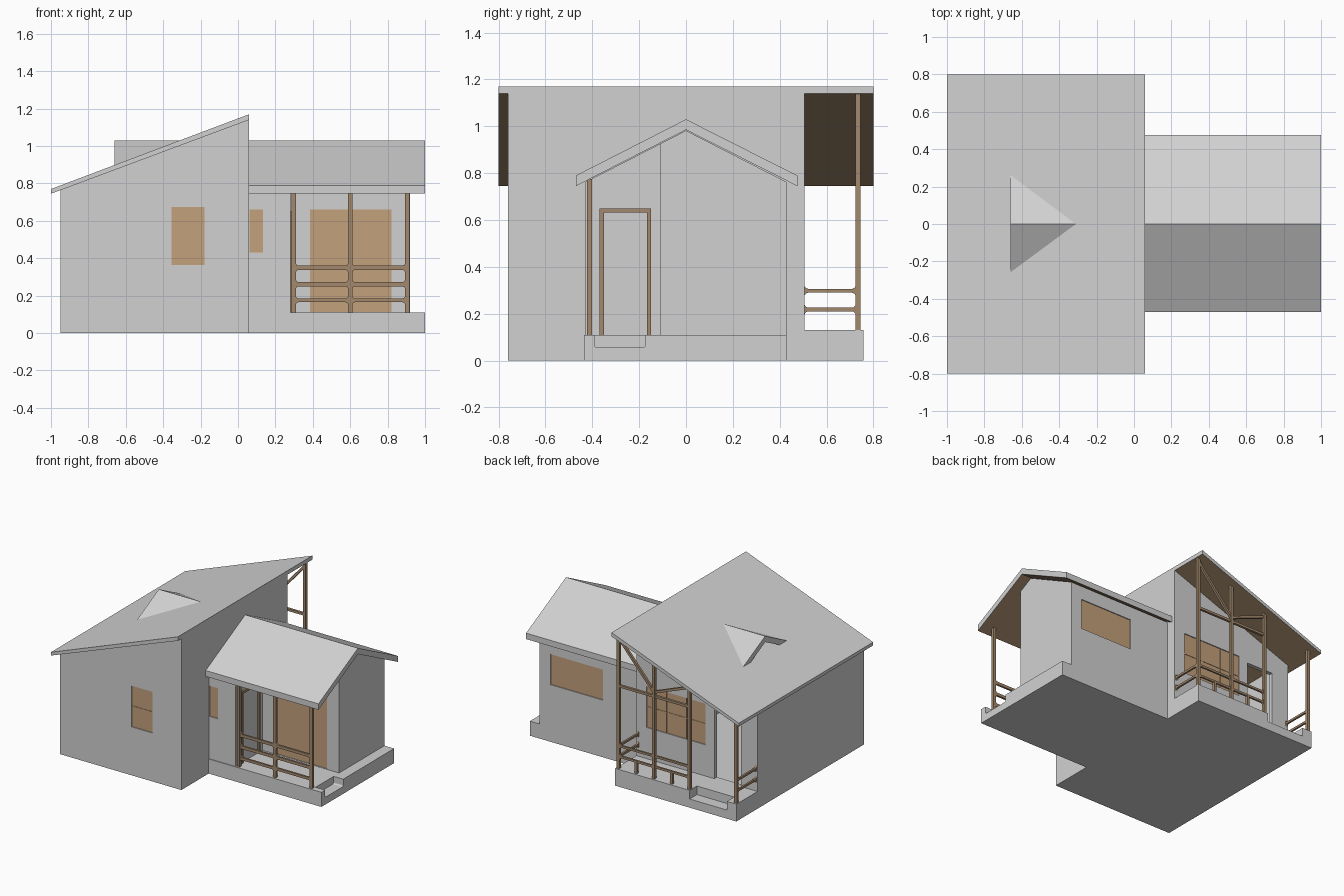
import bpy, bmesh
from math import cos, sin, pi, hypot

if "Cube" in bpy.data.objects:
    bpy.data.objects.remove(bpy.data.objects["Cube"])


def material(name, rgb):
    m = bpy.data.materials.new(name)
    m.use_nodes = True
    m.diffuse_color = (*rgb, 1)
    bsdf = next(n for n in m.node_tree.nodes if n.type == "BSDF_PRINCIPLED")
    bsdf.inputs["Base Color"].default_value = (*rgb, 1)
    return m


GREY = material("light_grey", (0.64, 0.64, 0.64))
WOOD = material("brown_wood", (0.366, 0.25, 0.154))
PANE = material("tan_pane", (0.55, 0.354, 0.2))


def prism(name, pts, axis, a, b, mat=GREY):
    """Extrude a profile along x (points are y, z) or y (points are x, z)."""
    bm = bmesh.new()
    place = (lambda u, w: (a, u, w)) if axis == "x" else (lambda u, w: (u, a, w))
    face = bm.faces.new([bm.verts.new(place(*p)) for p in pts])
    ext = bmesh.ops.extrude_face_region(bm, geom=[face])["geom"]
    move = (b - a, 0, 0) if axis == "x" else (0, b - a, 0)
    bmesh.ops.translate(bm, verts=[v for v in ext if isinstance(v, bmesh.types.BMVert)], vec=move)
    bmesh.ops.recalc_face_normals(bm, faces=bm.faces)
    mesh = bpy.data.meshes.new(name)
    bm.to_mesh(mesh)
    bm.free()
    mesh.materials.append(mat)
    ob = bpy.data.objects.new(name, mesh)
    bpy.context.scene.collection.objects.link(ob)
    return ob


def box(name, x, y, z, mat=GREY):
    return prism(name, [(x[0], z[0]), (x[1], z[0]), (x[1], z[1]), (x[0], z[1])], "y", *y, mat)


def cut(ob, cutter):
    """Subtract the cutter, keep the result, drop the cutter."""
    mod = ob.modifiers.new("cut", "BOOLEAN")
    mod.operation, mod.solver, mod.object = "DIFFERENCE", "EXACT", cutter
    cutter.hide_render = True
    deps = bpy.context.evaluated_depsgraph_get()
    mesh = bpy.data.meshes.new_from_object(ob.evaluated_get(deps))
    ob.modifiers.clear()
    ob.data = mesh
    bpy.data.objects.remove(cutter)


def rounded(u0, u1, w0, w1, r=0.018, n=4):
    pts = []
    corners = [(u1 - r, w1 - r), (u0 + r, w1 - r), (u0 + r, w0 + r), (u1 - r, w0 + r)]
    for q, (cu, cw) in enumerate(corners):
        for i in range(n + 1):
            t = pi / 2 * (q + i / n)
            pts.append((cu + r * cos(t), cw + r * sin(t)))
    return pts


def railing(name, axis, u0, u1, t, floor, rails):
    """Rails between two posts with rounded openings."""
    top = rails[-1][1] + 0.018
    pts = [(u0, floor), (u1, floor), (u1, top), (u0, top)]
    ob = prism(name, pts, axis, t - 0.007, t + 0.007, WOOD)
    lows = [floor - 0.06] + [r[1] for r in rails]
    highs = [r[0] for r in rails] + [top + 0.06]
    for lo, hi in zip(lows, highs):
        cut(ob, prism("cutter", rounded(u0, u1, lo, hi), axis, t - 0.05, t + 0.05))


def beam(name, p, q, y, w=0.018):
    """Straight timber in the x-z plane."""
    d = hypot(q[0] - p[0], q[1] - p[1])
    nx, nz = -(q[1] - p[1]) / d * w / 2, (q[0] - p[0]) / d * w / 2
    pts = [(p[0] + nx, p[1] + nz), (q[0] + nx, q[1] + nz), (q[0] - nx, q[1] - nz), (p[0] - nx, p[1] - nz)]
    prism(name, pts, "y", y - w / 2, y + w / 2, WOOD)


def post(name, x, y, z0, z1, w=0.022):
    box(name, (x - w / 2, x + w / 2), (y - w / 2, y + w / 2), (z0, z1), WOOD)


def window(name, wall, x, y, out, z, bars=(), crossbar=False):
    """Recessed pane in a wall facing -y (out=-1) or +y (out=1)."""
    inner = y - out * 0.012
    cut(wall, box("cutter", x, sorted((inner, y + out * 0.05)), z))
    box(name, x, sorted((inner - out * 0.002, inner + out * 0.005)), z, PANE)
    face = sorted((inner, inner + out * 0.008))
    for f in bars:
        c = x[0] + f * (x[1] - x[0])
        box(name + "_bar", (c - 0.003, c + 0.003), face, z, PANE)
    if crossbar:
        c = (z[0] + z[1]) / 2
        box(name + "_crossbar", x, face, (c - 0.003, c + 0.003), PANE)


def wood_underside(ob):
    ob.data.materials.append(WOOD)
    for f in ob.data.polygons:
        if f.normal.z < -0.5:
            f.material_index = 1


def eave(x):
    """Height of the main roof's underside."""
    return 0.745 + 0.395 * (x + 1) / 1.06


# Main house: hollow shell under a single slope
L, R, F, B = -0.95, 0.06, -0.76, 0.505
main = prism("main_walls", [(L, 0), (R, 0), (R, eave(R)), (L, eave(L))], "y", F, B)
cut(main, box("cutter", (L + 0.03, R - 0.03), (F + 0.03, B - 0.03), (0.1, 1.4)))
cut(main, box("cutter", (-0.81, -0.59), (B - 0.1, B + 0.1), (0.13, 0.65)))
window("front_window", main, (-0.355, -0.18), F, -1, (0.365, 0.675), crossbar=True)
window("back_window", main, (-0.515, -0.025), B, 1, (0.365, 0.675), (0.33, 0.67), True)
wood_underside(prism("main_roof", [(-1, 0.745), (R, 1.14), (R, 1.17), (-1, 0.77)], "y", -0.8, 0.8))

# Annex: gabled block with a porch cut from its front corner
gable = [(-0.43, 0.05), (0.43, 0.05), (0.43, 0.762), (0, 0.982), (-0.43, 0.762)]
annex = prism("annex_walls", gable, "x", 0.04, 0.92)
cut(annex, box("cutter", (0.28, 1.2), (-0.8, -0.11), (0, 1.3)))
window("annex_small_window", annex, (0.062, 0.135), -0.43, -1, (0.43, 0.66))
window("annex_porch_window", annex, (0.385, 0.82), -0.11, -1, (0.112, 0.66))
window("annex_back_window", annex, (0.39, 0.83), 0.43, 1, (0.43, 0.66))
chevron = [(-0.47, 0.745), (0, 0.985), (0.475, 0.745), (0.475, 0.79), (0, 1.03), (-0.47, 0.79)]
wood_underside(prism("annex_roof", chevron, "x", -0.66, 1.0))
annex_base = box("annex_base", (0.05, 1.0), (-0.435, 0.43), (0, 0.11))
cut(annex_base, prism("cutter", rounded(-0.39, -0.175, 0.055, 0.2, 0.01), "x", 0.92, 1.1))

# Annex door frame
for y in (-0.36, -0.158):
    box("door_jamb", (0.275, 0.292), (y - 0.009, y + 0.009), (0.11, 0.65), WOOD)
box("door_lintel", (0.275, 0.292), (-0.369, -0.149), (0.632, 0.65), WOOD)

# Annex porch posts and railings
front_posts = (0.298, 0.6, 0.905)
for x in front_posts:
    post("annex_post", x, -0.412, 0.11, 0.775)
for x0, x1 in zip(front_posts, front_posts[1:]):
    railing("annex_railing", "y", x0 + 0.01, x1 - 0.01, -0.412, 0.11,
            [(0.165, 0.185), (0.25, 0.272), (0.338, 0.36)])

# Back porch floor with a step
back_base = box("back_porch_base", (L, R), (0.5, 0.757), (0, 0.13))
cut(back_base, box("cutter", (-0.87, -0.56), (0.67, 0.9), (0.065, 0.3)))

# Back porch posts and railings
PY = 0.735
back_rails = [(0.21, 0.226), (0.29, 0.306)]
back_posts = (0.045, -0.25, -0.545)
for x in (*back_posts, -0.935):
    post("back_post", x, PY, 0.13, eave(x) + 0.006)
for x0, x1 in zip(back_posts, back_posts[1:]):
    railing("back_railing", "y", x1 + 0.01, x0 - 0.01, PY, 0.13, back_rails)
    post("railing_stub", (x0 + x1) / 2, PY, 0.13, 0.215, 0.018)
for x in (0.045, -0.935):
    railing("side_railing", "x", B, PY - 0.01, x, 0.13, back_rails)

# Truss above the back railing
TIE = 0.75
x0, x1, x2 = back_posts
beam("truss_tie", (x0, TIE), (x2, TIE), PY)
beam("truss_brace", (x1, TIE + 0.03), (x0, eave(x0) - 0.02), PY)
beam("truss_brace", (x1, TIE + 0.03), (x2, eave(x2) - 0.02), PY)
